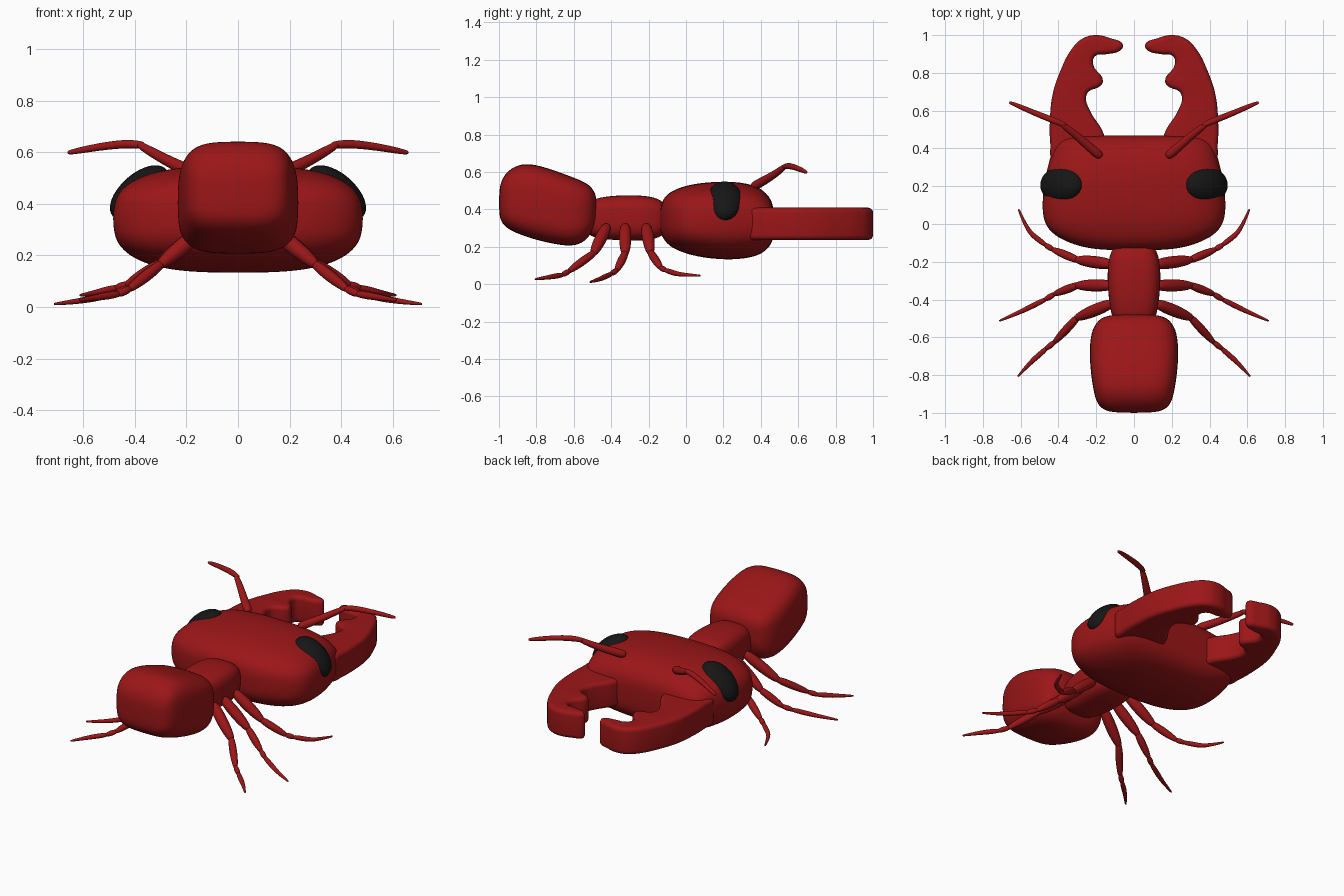
import bpy, bmesh, math
from mathutils import Vector

if "Cube" in bpy.data.objects:
    bpy.data.objects.remove(bpy.data.objects["Cube"])


def material(name, rgb):
    m = bpy.data.materials.new(name)
    m.diffuse_color = (*rgb, 1)
    m.use_nodes = True
    m.node_tree.nodes["Principled BSDF"].inputs["Base Color"].default_value = m.diffuse_color
    return m


RED = material("red_shell", (0.33, 0.008, 0.009))
BLACK = material("eye_black", (0.008, 0.008, 0.008))


def add_object(name, mesh, mat, mirror=False, subsurf=0):
    ob = bpy.data.objects.new(name, mesh)
    bpy.context.collection.objects.link(ob)
    mesh.materials.clear()
    mesh.materials.append(mat)
    for p in mesh.polygons:
        p.use_smooth = True
    if mirror:
        ob.modifiers.new("mirror", 'MIRROR').use_mirror_merge = False
    if subsurf:
        s = ob.modifiers.new("smooth", 'SUBSURF')
        s.levels = s.render_levels = subsurf
    return ob


def loft(name, rings, mirror=False, subsurf=1):
    bm = bmesh.new()
    rows = [[bm.verts.new(p) for p in r] for r in rings]
    n = len(rows[0])
    for a, b in zip(rows, rows[1:]):
        for i in range(n):
            j = (i + 1) % n
            bm.faces.new((a[i], a[j], b[j], b[i]))
    bm.faces.new(rows[0][::-1])
    bm.faces.new(rows[-1])
    bmesh.ops.recalc_face_normals(bm, faces=bm.faces)
    me = bpy.data.meshes.new(name)
    bm.to_mesh(me)
    bm.free()
    return add_object(name, me, RED, mirror, subsurf)


# Body part: stations of (y, half width, z low, z high), rounded-box section
def body(name, stations, power):
    def sup(v):
        return math.copysign(abs(v) ** (2 / power), v)
    rings = []
    for y, w, lo, hi in stations:
        ring = []
        for i in range(32):
            t = 2 * math.pi * i / 32
            ring.append((w * sup(math.cos(t)), y,
                         (lo + hi) / 2 + (hi - lo) / 2 * sup(math.sin(t))))
        rings.append(ring)
    loft(name, rings, subsurf=2)


# Limb segment: round tube through (point, radius) pairs, rounded at both ends
def limb(name, path):
    pts = [Vector(p) for p, r in path]
    rad = [r for p, r in path]
    d0, d1 = (pts[1] - pts[0]).normalized(), (pts[-1] - pts[-2]).normalized()
    pts = [pts[0] - d0 * rad[0] * 0.6] + pts + [pts[-1] + d1 * rad[-1] * 0.6]
    rad = [rad[0] * 0.5] + rad + [rad[-1] * 0.5]
    rings = []
    for i, p in enumerate(pts):
        q = (pts[min(i + 1, len(pts) - 1)] - pts[max(i - 1, 0)]).to_track_quat('Z', 'Y')
        rings.append([p + q @ Vector((math.cos(a), math.sin(a), 0)) * rad[i] * 1.06
                      for a in (2 * math.pi * k / 10 for k in range(10))])
    loft(name, rings, mirror=True, subsurf=2)


body("head", [
    (-0.14, 0.14, 0.29, 0.40), (-0.125, 0.27, 0.245, 0.455), (-0.09, 0.37, 0.205, 0.49),
    (-0.05, 0.435, 0.183, 0.51), (0.0, 0.475, 0.163, 0.528), (0.08, 0.49, 0.143, 0.543),
    (0.2, 0.48, 0.13, 0.551), (0.3, 0.46, 0.134, 0.545), (0.38, 0.437, 0.15, 0.525),
    (0.43, 0.415, 0.18, 0.488), (0.46, 0.38, 0.22, 0.445), (0.47, 0.32, 0.27, 0.39)], 2.9)

body("thorax", [
    (-0.54, 0.09, 0.28, 0.42), (-0.50, 0.115, 0.25, 0.455), (-0.42, 0.132, 0.238, 0.472),
    (-0.30, 0.142, 0.232, 0.478), (-0.20, 0.138, 0.234, 0.472), (-0.14, 0.12, 0.25, 0.455),
    (-0.10, 0.09, 0.28, 0.42)], 3.2)

body("abdomen", [
    (-1.0, 0.10, 0.37, 0.50), (-0.985, 0.165, 0.325, 0.565), (-0.945, 0.20, 0.29, 0.615),
    (-0.88, 0.215, 0.262, 0.646), (-0.80, 0.228, 0.236, 0.640), (-0.70, 0.236, 0.213, 0.608),
    (-0.62, 0.233, 0.203, 0.578), (-0.56, 0.222, 0.215, 0.555), (-0.515, 0.195, 0.255, 0.53),
    (-0.49, 0.16, 0.31, 0.497), (-0.478, 0.10, 0.37, 0.46)], 3.5)

# Eyes: flattened ellipsoids set on the upper sides of the head
bm = bmesh.new()
bmesh.ops.create_uvsphere(bm, u_segments=32, v_segments=20, radius=1)
me = bpy.data.meshes.new("eyes")
bm.to_mesh(me)
bm.free()
for v in me.vertices:
    a, b, c = v.co.x * 0.138, v.co.y * 0.098, v.co.z * 0.074
    v.co = (0.382 + a * 0.75 + c * 0.66, 0.206 + b, 0.443 - a * 0.66 + c * 0.75)
add_object("eyes", me, BLACK, mirror=True)

# Mandibles: hooked outline with one tooth, extruded with rounded rims
outline = [(.43, .34), (.443, .42), (.445, .555), (.43, .69), (.39, .81), (.33, .926), (.275, .98),
           (.206, 1.0), (.127, .984), (.058, .947), (.074, .918), (.138, .90), (.206, .888),
           (.217, .847), (.164, .757), (.18, .73), (.243, .698), (.254, .665), (.233, .6),
           (.16, .476), (.15, .40), (.25, .33)]
cu = bpy.data.curves.new("mandible_outline", 'CURVE')
cu.dimensions, cu.fill_mode = '2D', 'BOTH'
cu.extrude, cu.bevel_depth, cu.bevel_resolution, cu.offset = 0.06, 0.026, 4, -0.026
sp = cu.splines.new('BEZIER')
sp.bezier_points.add(len(outline) - 1)
sp.use_cyclic_u, sp.resolution_u = True, 5
for bp, (x, y) in zip(sp.bezier_points, outline):
    bp.co = (x, y, 0)
    bp.handle_left_type = bp.handle_right_type = 'AUTO'
tmp = bpy.data.objects.new("mandible_helper", cu)
bpy.context.collection.objects.link(tmp)
bpy.context.view_layer.update()
me = bpy.data.meshes.new_from_object(tmp.evaluated_get(bpy.context.evaluated_depsgraph_get()))
bpy.data.objects.remove(tmp)
bm = bmesh.new()
bm.from_mesh(me)
bmesh.ops.remove_doubles(bm, verts=bm.verts, dist=0.0005)
bmesh.ops.translate(bm, verts=bm.verts, vec=(0, 0, 0.323))
bmesh.ops.recalc_face_normals(bm, faces=bm.faces)
bm.to_mesh(me)
bm.free()
mandibles = add_object("mandibles", me, RED, mirror=True)
bpy.context.view_layer.objects.active = mandibles
mandibles.select_set(True)
bpy.ops.object.shade_smooth_by_angle(angle=math.radians(45))

# Antennae: stalk and outer feeler
limb("antenna_stalks", [((.185, .365, .525), .026), ((.25, .42, .555), .023),
                        ((.33, .49, .598), .019), ((.38, .525, .628), .015)])
limb("antenna_feelers", [((.37, .525, .628), .015), ((.43, .55, .634), .017),
                         ((.52, .585, .624), .015), ((.60, .62, .61), .013),
                         ((.655, .642, .599), .009)])

# Legs: hip, knee, ankle and tip of each, split into thigh, shin and foot
legs = {
    "front": [(.13, -.212, .305), (.30, -.19, .17), (.43, -.135, .088), (.47, -.11, .075),
              (.56, -.04, .052), (.61, .075, .046)],
    "middle": [(.13, -.325, .305), (.30, -.325, .165), (.42, -.37, .075), (.47, -.40, .055),
               (.60, -.465, .025), (.71, -.512, .012)],
    "back": [(.13, -.425, .305), (.30, -.495, .165), (.42, -.625, .07), (.465, -.66, .05),
             (.55, -.735, .037), (.613, -.805, .027)]}
for name, path in legs.items():
    hip, knee, ankle, heel, mid, tip = [Vector(p) for p in path]
    limb(name + "_leg_thighs", [(hip, .028), (hip.lerp(knee, .35), .034),
                                (hip.lerp(knee, .75), .03), (knee, .02)])
    limb(name + "_leg_shins", [(knee, .019), (knee.lerp(ankle, .35), .023),
                               (knee.lerp(ankle, .7), .021), (ankle, .014)])
    limb(name + "_leg_ankles", [(ankle, .012), (ankle.lerp(heel, .5), .017), (heel, .012)])
    limb(name + "_leg_feet", [(heel, .013), (heel.lerp(mid, .5), .015), (mid, .012), (tip, .006)])
